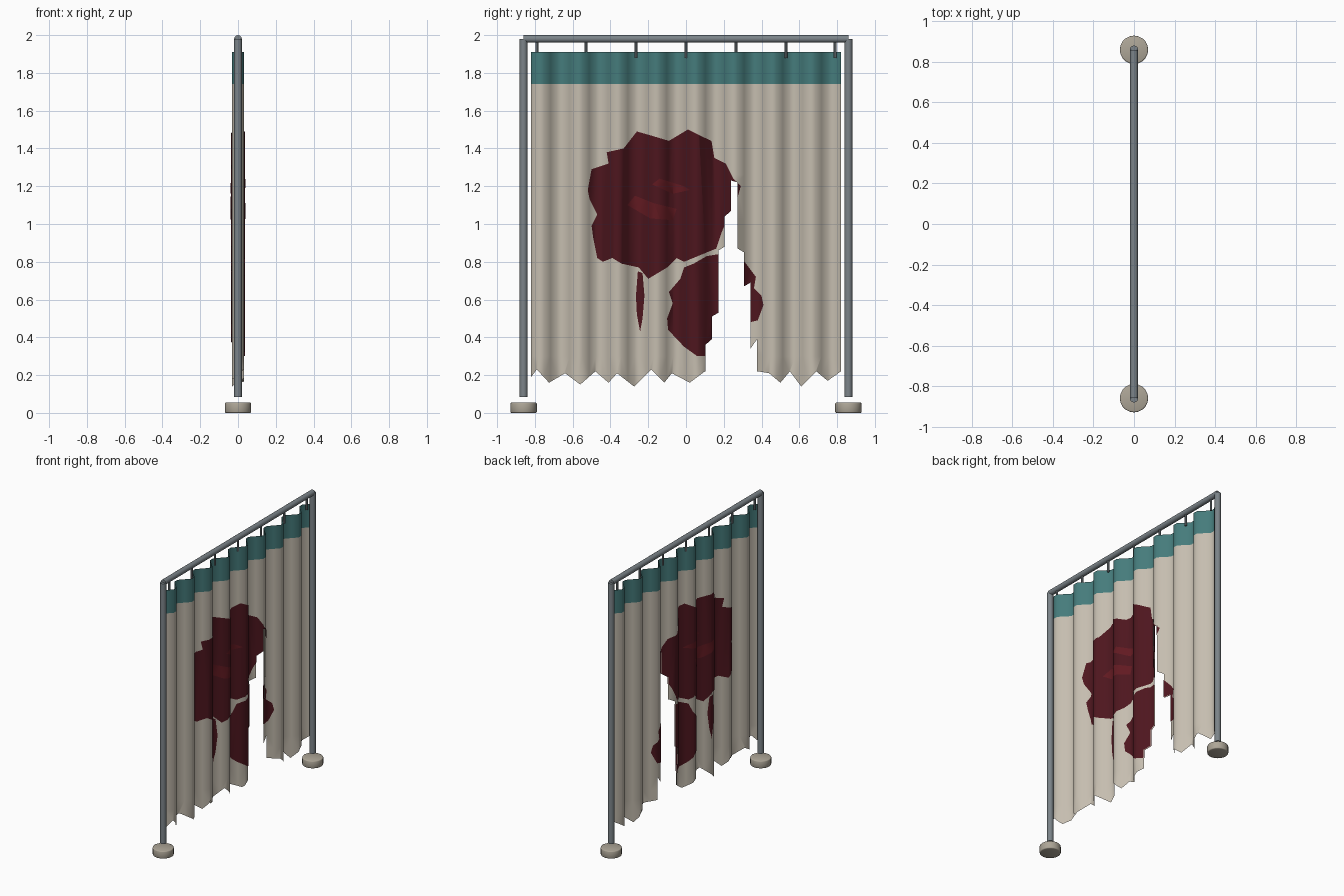
import bpy, bmesh, math
from mathutils import Vector

if "Cube" in bpy.data.objects:
    bpy.data.objects.remove(bpy.data.objects["Cube"])

HALF, COLS, TOP = 0.82, 48, 1.91
STEP = 2 * HALF / COLS


def material(name, rgb):
    m = bpy.data.materials.new(name)
    m.diffuse_color = (*rgb, 1)
    m.use_nodes = True
    m.node_tree.nodes["Principled BSDF"].inputs["Base Color"].default_value = m.diffuse_color
    return m


METAL = material("grey metal", (0.20, 0.23, 0.25))
STONE = material("foot beige", (0.42, 0.38, 0.31))
CLOTH = material("cloth", (0.56, 0.51, 0.43))
TEAL = material("teal", (0.06, 0.20, 0.20))
STAIN = material("dark red", (0.075, 0.008, 0.013))
WET = material("bright red", (0.12, 0.010, 0.015))

# Lower ends of the torn columns: column index -> (z at left, z at right)
TEAR = {27: (0.36, 0.39), 28: (0.51, 0.53), 29: (0.86, 0.88), 30: (1.04, 1.07),
        31: (1.23, 1.22), 32: (0.87, 0.85), 33: (0.67, 0.69), 34: (0.34, 0.39)}


def fold_x(y):
    """Depth of the pleats at a given width, straight between columns."""
    wave = lambda i: 0.038 * math.sin(2 * math.pi * i / 6)
    u = (y + HALF) / STEP
    i = math.floor(u + 1e-4)
    return wave(i) + (wave(i + 1) - wave(i)) * (u - i)


def drape(name, outline, mat, offsets=(0,), rows=()):
    """Cut a flat outline (y, z) into columns, tear it and lay it on the pleats."""
    bm = bmesh.new()
    bm.faces.new([bm.verts.new((0, y, z)) for y, z in outline])

    def cut(co, no, faces):
        geom = set(faces)
        for f in faces:
            geom.update(f.edges)
            geom.update(f.verts)
        bmesh.ops.bisect_plane(bm, geom=list(geom), dist=1e-5, plane_co=co, plane_no=no)

    for i in range(1, COLS):
        cut((0, -HALF + i * STEP, 0), (0, 1, 0), bm.faces[:])
    for z in rows:
        cut((0, 0, z), (0, 0, 1), bm.faces[:])
    for i, (za, zb) in TEAR.items():
        y0 = -HALF + i * STEP
        co = Vector((0, y0, za))
        no = Vector((0, za - zb, STEP)).normalized()

        def column():
            return [f for f in bm.faces if y0 < f.calc_center_median().y < y0 + STEP]

        if column():
            cut(co, no, column())
        low = [f for f in column() if (f.calc_center_median() - co).dot(no) < 0]
        bmesh.ops.delete(bm, geom=low, context='FACES')
    # One sheet for each offset
    flat = bm.verts[:]
    sheets = [flat]
    for _ in offsets[1:]:
        dup = bmesh.ops.duplicate(bm, geom=flat + [e for e in bm.edges if e.verts[0] in set(flat)]
                                  + [f for f in bm.faces if f.verts[0] in set(flat)])
        sheets.append([g for g in dup["geom"] if isinstance(g, bmesh.types.BMVert)])
    for verts, off in zip(sheets, offsets):
        for v in verts:
            v.co.x = fold_x(v.co.y) + off
    for f in bm.faces:
        f.smooth = True
        f.normal_update()
        if (f.normal.x < 0) != (offsets[-1] < 0 and f.calc_center_median().x <
                                fold_x(f.calc_center_median().y)):
            f.normal_flip()
    me = bpy.data.meshes.new(name)
    bm.to_mesh(me)
    bm.free()
    me.materials.append(mat)
    ob = bpy.data.objects.new(name, me)
    bpy.context.collection.objects.link(ob)
    return ob


def rod(name, start, end, radius, mat, sides=16, bevel=0.0):
    a, b = Vector(start), Vector(end)
    bpy.ops.mesh.primitive_cylinder_add(vertices=sides, radius=radius, depth=(b - a).length,
                                        location=(a + b) / 2)
    ob = bpy.context.object
    ob.name = name
    ob.rotation_euler = (b - a).to_track_quat('Z', 'Y').to_euler()
    ob.data.materials.append(mat)
    if bevel:
        mod = ob.modifiers.new("soft edge", 'BEVEL')
        mod.width, mod.segments = bevel, 2
        bpy.ops.object.shade_smooth()
    else:
        bpy.ops.object.shade_smooth_by_angle(angle=math.radians(40))
    return ob


# Stand: posts, feet and top rail
for side, y in (("left", -0.86), ("right", 0.86)):
    rod(side + "_post", (0, y, 0.085), (0, y, 1.98), 0.021, METAL)
    rod(side + "_foot", (0, y, 0), (0, y, 0.055), 0.07, STONE, 20, 0.006)
rod("top_rail", (0, -0.86, 1.98), (0, 0.86, 1.98), 0.02, METAL)

# Hanging hooks
for i, y in enumerate((-0.79, -0.53, -0.265, 0, 0.265, 0.53, 0.79)):
    rod(f"hook_{i + 1}", (0, y, 1.88), (0, y, 1.97), 0.008, METAL, 8)

# Curtain cloth with ragged hem and tear
hem = [(-.82, .19), (-.79, .23), (-.725, .16), (-.64, .21), (-.56, .15), (-.48, .22),
       (-.41, .16), (-.365, .21), (-.275, .14), (-.185, .23), (-.115, .16), (-.075, .21),
       (.02, .16), (.10, .22), (.38, .22), (.44, .21), (.50, .16), (.55, .22),
       (.61, .14), (.69, .22), (.75, .17), (.82, .22)]
drape("curtain", hem + [(HALF, 1.74), (-HALF, 1.74)], CLOTH,
      rows=[0.3 + 0.24 * i for i in range(6)])
drape("header_band", [(-HALF, 1.74), (HALF, 1.74), (HALF, TOP), (-HALF, TOP)], TEAL)

# Stains on both faces of the cloth
BOTH = (0.004, -0.004)
drape("main_stain", [
    (-.52, 1.18), (-.50, 1.29), (-.41, 1.32), (-.42, 1.38), (-.33, 1.40), (-.26, 1.49),
    (-.19, 1.47), (-.09, 1.44), (.01, 1.50), (.07, 1.47), (.135, 1.44), (.15, 1.35),
    (.21, 1.32), (.25, 1.24), (.29, 1.20), (.27, 1.13), (.19, .96), (.16, .87),
    (-.01, .80), (-.05, .82), (-.10, .77), (-.20, .71), (-.25, .77), (-.34, .79),
    (-.39, .82), (-.44, .80), (-.47, .82), (-.49, .92), (-.50, .99), (-.47, 1.05),
    (-.51, 1.13)], STAIN, BOTH)
drape("lower_stain", [
    (.17, .84), (.11, .83), (.04, .79), (-.01, .77), (-.03, .71), (-.09, .64), (-.07, .58),
    (-.10, .50), (-.095, .44), (-.01, .35), (.06, .30), (.10, .30), (.18, .33), (.34, .48),
    (.38, .49), (.41, .57), (.40, .62), (.36, .66), (.37, .72), (.31, .80), (.27, .85)],
    STAIN, BOTH)
drape("drip", [(-.255, .75), (-.23, .74), (-.22, .62), (-.23, .50), (-.243, .43),
               (-.26, .52), (-.265, .62)], STAIN, BOTH)

# Brighter streaks in the main stain
WET_OFF = (0.006, -0.006)
drape("streak_low", [(-.31, 1.10), (-.27, 1.15), (-.17, 1.11), (-.05, 1.08), (-.07, 1.02),
                     (-.19, 1.03)], WET, WET_OFF)
drape("streak_high", [(-.18, 1.21), (-.14, 1.24), (-.01, 1.20), (.02, 1.18), (-.07, 1.16)],
      WET, WET_OFF)
